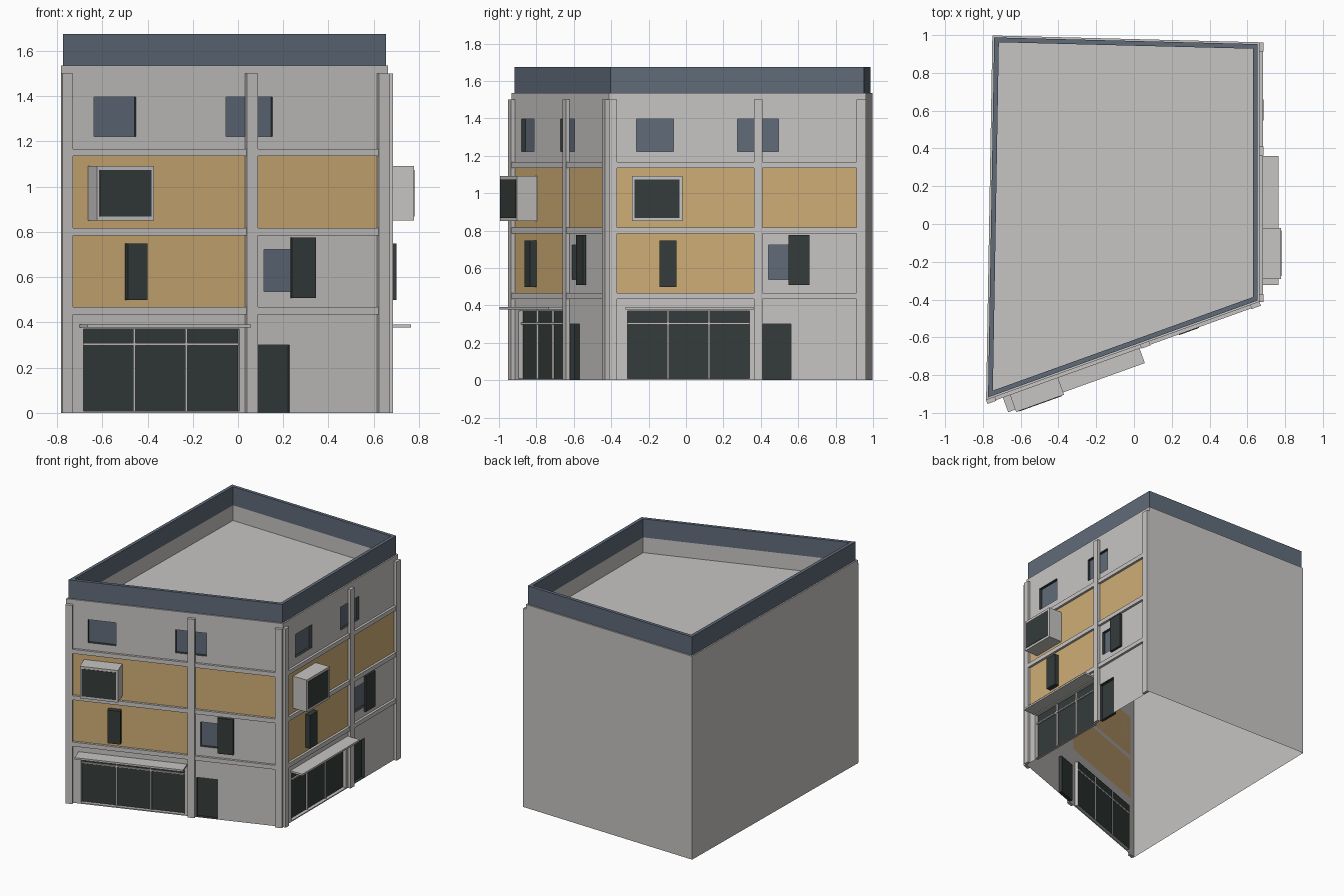
import bpy, bmesh, math
from mathutils import Vector, Matrix

if "Cube" in bpy.data.objects:
    bpy.data.objects.remove(bpy.data.objects["Cube"])


def material(name, rgb):
    m = bpy.data.materials.new(name)
    m.diffuse_color = (*rgb, 1)
    m.use_nodes = True
    m.node_tree.nodes["Principled BSDF"].inputs["Base Color"].default_value = m.diffuse_color
    return m


GREY, OCHRE, SLATE, DARK = range(4)
MATS = [material("plaster grey", (0.57, 0.56, 0.545)),
        material("ochre panel", (0.62, 0.42, 0.18)),
        material("slate blue", (0.115, 0.145, 0.19)),
        material("dark glass", (0.035, 0.045, 0.043))]

# Footprint, counter-clockwise from the front left corner
FL, FR = Vector((-0.783, -0.932)), Vector((0.664, -0.412))
BR, BL = Vector((0.664, 0.962)), Vector((-0.75, 0.998))
FOOT = [FL, FR, BR, BL]
WALL_TOP, ROOF, PARAPET_TOP = 1.535, 1.42, 1.675


def finish(name, bm, matrix=None):
    mesh = bpy.data.meshes.new(name)
    bm.to_mesh(mesh)
    bm.free()
    for m in MATS:
        mesh.materials.append(m)
    ob = bpy.data.objects.new(name, mesh)
    if matrix:
        ob.matrix_world = matrix
    bpy.context.collection.objects.link(ob)
    return ob


def quad(bm, pts, mat):
    f = bm.faces.new([bm.verts.new(p) for p in pts])
    f.material_index = mat


def box(name, matrix, s0, s1, out, z0, z1, mat, back=0.0):
    """Box on a wall: s along it, from depth back to distance out."""
    bm = bmesh.new()
    bmesh.ops.create_cube(bm, size=1)
    for v in bm.verts:
        v.co = ((s0 + s1) / 2 + v.co.x * (s1 - s0),
                (back - out) / 2 + v.co.y * (out + back),
                (z0 + z1) / 2 + v.co.z * (z1 - z0))
    for f in bm.faces:
        f.material_index = mat
    return finish(name, bm, matrix)


def inset(d):
    """Footprint moved inward by d."""
    pts = []
    for i, p in enumerate(FOOT):
        a = (p - FOOT[i - 1]).normalized()
        b = (FOOT[(i + 1) % 4] - p).normalized()
        na, nb = Vector((-a.y, a.x)), Vector((-b.y, b.x))
        pts.append(p + (na + nb) * d / (1 + na.dot(nb)))
    return pts


def ring(bm, low, z0, high, z1, mat):
    for i in range(4):
        j = (i + 1) % 4
        quad(bm, [(*low[i], z0), (*low[j], z0), (*high[j], z1), (*high[i], z1)], mat)


# Blank side and rear walls
bm = bmesh.new()
for a, b in ((BR, BL), (BL, FL)):
    quad(bm, [(*a, 0), (*b, 0), (*b, WALL_TOP), (*a, WALL_TOP)], GREY)
finish("blank_walls", bm)

# Sunken roof deck with its upstand
bm = bmesh.new()
outer, mid, inner = FOOT, inset(0.01), inset(0.035)
ring(bm, outer, WALL_TOP, mid, WALL_TOP, GREY)
ring(bm, inner, WALL_TOP, inner, ROOF, GREY)
quad(bm, [(*p, ROOF) for p in inner], GREY)
finish("roof_deck", bm)

# Parapet
bm = bmesh.new()
ring(bm, mid, WALL_TOP, mid, PARAPET_TOP, SLATE)
ring(bm, mid, PARAPET_TOP, inner, PARAPET_TOP, SLATE)
ring(bm, inner, PARAPET_TOP, inner, WALL_TOP, SLATE)
finish("parapet", bm)


def wall(name, matrix, length, panels, holes):
    """Wall sheet cut into cells: ochre inside panels, recessed panes in holes."""
    bm = bmesh.new()
    rects = panels + [h[:4] for h in holes]
    ss = sorted({0, length} | {v for r in rects for v in r[:2]})
    zs = sorted({0, WALL_TOP} | {v for r in rects for v in r[2:4]})

    def inside(r, s, z):
        return r[0] < s < r[1] and r[2] < z < r[3]

    for s0, s1 in zip(ss, ss[1:]):
        for z0, z1 in zip(zs, zs[1:]):
            s, z = (s0 + s1) / 2, (z0 + z1) / 2
            if any(inside(h, s, z) for h in holes):
                continue
            mat = OCHRE if any(inside(p, s, z) for p in panels) else GREY
            quad(bm, [(s0, 0, z0), (s1, 0, z0), (s1, 0, z1), (s0, 0, z1)], mat)
    bmesh.ops.remove_doubles(bm, verts=bm.verts, dist=1e-5)
    for s0, s1, z0, z1, d, pane, reveal in holes:
        c = [(s0, z0), (s1, z0), (s1, z1), (s0, z1)]
        quad(bm, [(s, d, z) for s, z in c], pane)
        for (sa, za), (sb, zb) in zip(c, c[1:] + c[:1]):
            quad(bm, [(sa, 0, za), (sb, 0, zb), (sb, d, zb), (sa, d, za)], reveal)
    finish(name, bm, matrix)


def facade(side, a, b, piers, shop, awning, bay, win_a, win_b, slot, low_win, shutter, door):
    u = (b - a).normalized()
    length = (b - a).length
    mtx = Matrix(((u.x, -u.y, 0, a.x), (u.y, u.x, 0, a.y), (0, 0, 1, 0), (0, 0, 0, 1)))
    p0, p1, p2, p3 = piers
    panels = [(p0, p1, 0.467, 0.785), (p0, p1, 0.817, 1.135), (p2, p3, 0.817, 1.135)]
    holes = [(win_a, win_a + 0.198, 1.222, 1.396, 0.022, SLATE, DARK),
             (win_b, win_b + 0.22, 1.222, 1.396, 0.022, SLATE, DARK),
             (low_win, low_win + 0.17, 0.537, 0.722, 0.022, SLATE, DARK),
             (shop[0], shop[1], 0.008, 0.37, 0.025, DARK, GREY),
             (door, door + 0.15, 0.002, 0.30, 0.025, DARK, DARK)]
    wall(side + "_wall", mtx, length, panels, holes)

    # Piers and floor bands
    for i, (s0, s1) in enumerate(((0, p0), (p1, p2), (p3, length))):
        box(f"{side}_pier_{i}", mtx, s0, s1, 0.022, 0, 1.5, GREY)
    for i, z in enumerate((0.435, 0.785, 1.135)):
        box(f"{side}_floor_band_{i}", mtx, 0, length, 0.018, z, z + 0.032, GREY)

    # Shop front bars and canopy
    for i in (1, 2):
        s = shop[0] + (shop[1] - shop[0]) * i / 3
        box(f"{side}_mullion_{i}", mtx, s - 0.005, s + 0.005, -0.014, 0.008, 0.37, GREY, 0.026)
    box(side + "_transom", mtx, *shop, -0.014, 0.298, 0.308, GREY, 0.026)
    box(side + "_canopy", mtx, *awning, 0.10, 0.377, 0.391, GREY)

    # Box bay with glazed face
    box(side + "_bay", mtx, bay, bay + 0.27, 0.113, 0.85, 1.092, GREY)
    box(side + "_bay_glass", mtx, bay + 0.014, bay + 0.256, 0.116, 0.868, 1.074, DARK, -0.11)

    # Narrow projecting window and sliding shutter
    box(side + "_slot_window", mtx, slot, slot + 0.092, 0.037, 0.498, 0.748, DARK)
    box(side + "_shutter", mtx, shutter, shutter + 0.112, 0.022, 0.508, 0.775, DARK, -0.004)


facade("front", FL, FR, (0.05, 0.866, 0.917, 1.486), (0.107, 0.84), (0.088, 0.857),
       0.128, 0.156, 0.775, 0.302, 0.953, 1.078, 0.925)
facade("right", FR, BR, (0.042, 0.775, 0.822, 1.324), (0.099, 0.752), (0.089, 0.773),
       0.122, 0.147, 0.687, 0.270, 0.852, 0.960, 0.824)
